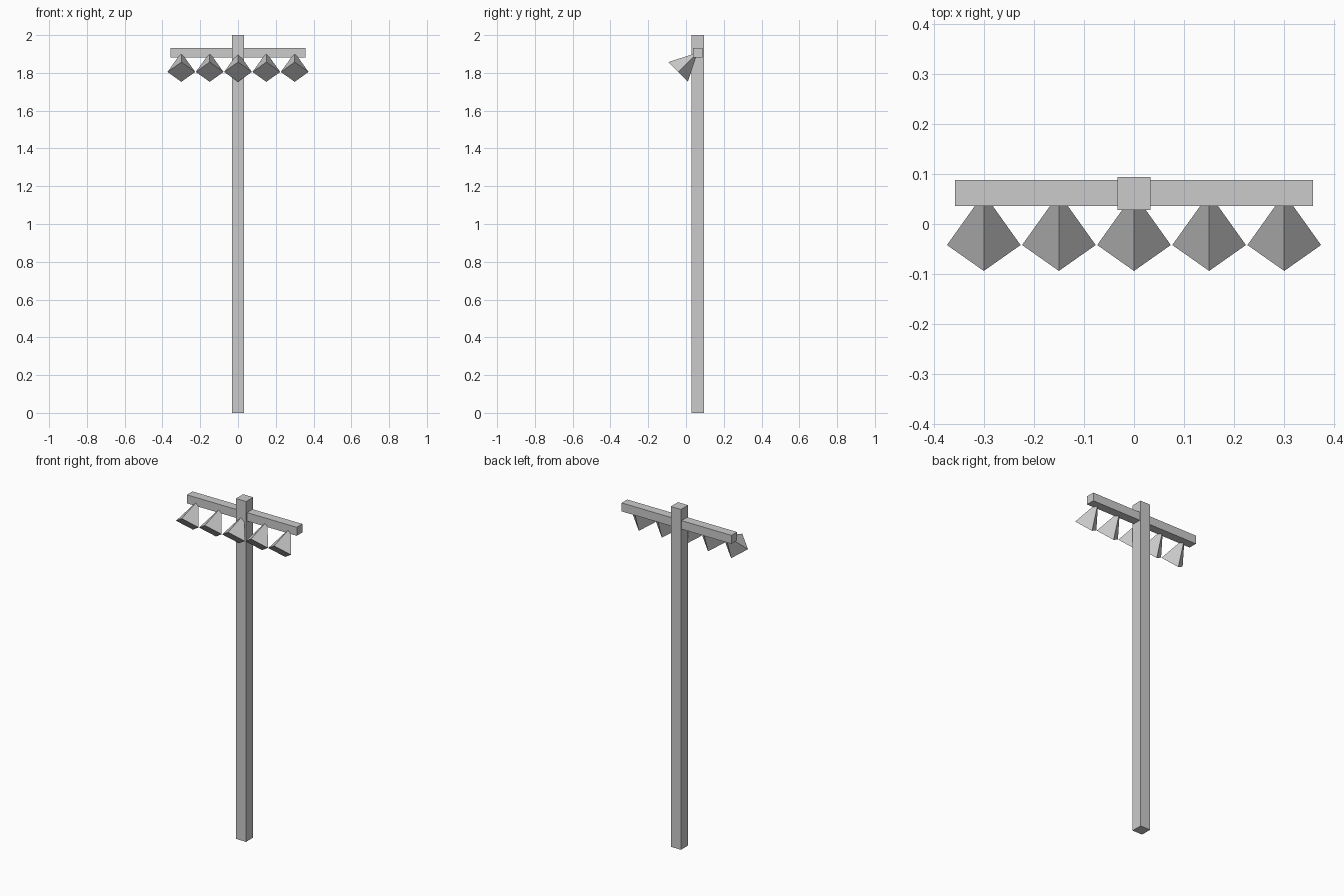
import bpy
from mathutils import Vector

if "Cube" in bpy.data.objects:
    bpy.data.objects.remove(bpy.data.objects["Cube"])

AXIS_Y, BAR_Z = 0.061, 1.907


def box(name, size, center):
    bpy.ops.mesh.primitive_cube_add(size=1, location=center)
    ob = bpy.context.object
    ob.name = name
    ob.scale = size
    bpy.ops.object.transform_apply(location=False, rotation=False, scale=True)
    return ob


# Upright post and cross bar
box("post", (0.066, 0.066, 2.0), (0, AXIS_Y, 1.0))
box("cross_bar", (0.714, 0.052, 0.05), (0, AXIS_Y + 0.001, BAR_Z))

# Row of four-sided lamp shades, tips in the bar, tilted forward and down
tip = Vector((0, 0.061, BAR_Z))
base = Vector((0, -0.042, 1.805))
axis = tip - base
for i in range(5):
    mid = (tip + base) / 2
    mid.x = (i - 2) * 0.15
    bpy.ops.mesh.primitive_cone_add(
        vertices=4, radius1=0.0735, radius2=0, depth=axis.length, location=mid,
        rotation=Vector((0, 0, 1)).rotation_difference(axis).to_euler())
    bpy.context.object.name = f"lamp_{i + 1}"
